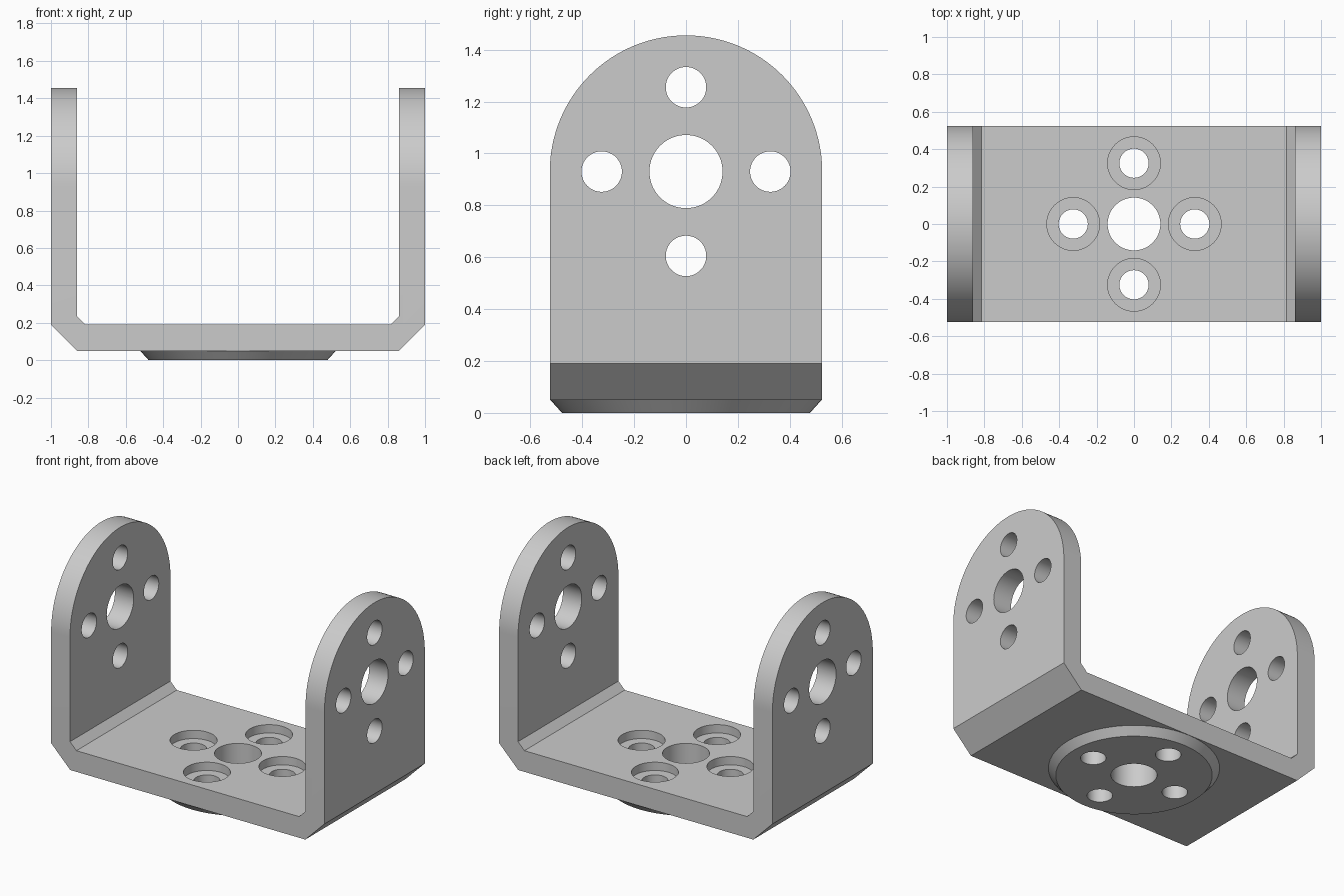
import bpy, bmesh
from math import cos, sin, pi, radians
from mathutils import Matrix, Vector

cube = bpy.data.objects.get("Cube")
if cube:
    bpy.data.objects.remove(cube, do_unlink=True)

HALF_WIDTH = 0.525    # half depth of the bracket, also the arch radius
PIVOT_Z = 0.93        # height of the arm hole pattern
PITCH = 0.325         # distance of the small holes from the centre one
SMALL, LARGE = 0.078, 0.141
SIDES = 64

grey = bpy.data.materials.new("light grey metal")
grey.use_nodes = True
grey.diffuse_color = (0.6, 0.6, 0.6, 1)
grey.node_tree.nodes["Principled BSDF"].inputs["Base Color"].default_value = (0.6, 0.6, 0.6, 1)


def prism(bm, points, direction):
    """Extrude a closed outline along a direction."""
    face = bm.faces.new([bm.verts.new(p) for p in points])
    result = bmesh.ops.extrude_face_region(bm, geom=[face], use_keep_orig=True)
    moved = [v for v in result["geom"] if isinstance(v, bmesh.types.BMVert)]
    bmesh.ops.translate(bm, verts=moved, vec=direction)


def lathe(bm, profile, matrix):
    """Closed solid turned from (radius, height) pairs."""
    rings = [[bm.verts.new(matrix @ Vector((r * cos(2 * pi * i / SIDES),
                                            r * sin(2 * pi * i / SIDES), h)))
              for i in range(SIDES)] for r, h in profile]
    for low, high in zip(rings, rings[1:]):
        for i in range(SIDES):
            j = (i + 1) % SIDES
            bm.faces.new((low[i], low[j], high[j], high[i]))
    bm.faces.new(rings[0][::-1])
    bm.faces.new(rings[-1])


def make(name, bm):
    bmesh.ops.recalc_face_normals(bm, faces=bm.faces[:])
    mesh = bpy.data.meshes.new(name)
    bm.to_mesh(mesh)
    bm.free()
    mesh.materials.append(grey)
    obj = bpy.data.objects.new(name, mesh)
    bpy.context.collection.objects.link(obj)
    return obj


def combine(target, tool, operation):
    bpy.context.view_layer.objects.active = target
    mod = target.modifiers.new(operation, "BOOLEAN")
    mod.operation, mod.object, mod.solver = operation, tool, "EXACT"
    bpy.ops.object.modifier_apply(modifier=mod.name)
    bpy.data.objects.remove(tool, do_unlink=True)


# U-shaped channel with chamfered corners
half = [(0.86, 0.05), (1, 0.19), (1, 1.6), (0.862, 1.6), (0.862, 0.237), (0.815, 0.19)]
outline = half + [(-x, z) for x, z in reversed(half)]
bm = bmesh.new()
prism(bm, [(x, -0.7, z) for x, z in outline], (0, 1.4, 0))
bracket = make("u_bracket", bm)

# Rounded arm outline trims the channel
arch = [(HALF_WIDTH * cos(pi * i / SIDES), PIVOT_Z + HALF_WIDTH * sin(pi * i / SIDES))
        for i in range(SIDES + 1)]
bm = bmesh.new()
prism(bm, [(-1.2, y, z) for y, z in arch + [(-HALF_WIDTH, -0.2), (HALF_WIDTH, -0.2)]],
      (2.4, 0, 0))
combine(bracket, make("arm_outline", bm), "INTERSECT")

# Tapered round boss under the base
bm = bmesh.new()
lathe(bm, [(0.478, 0), (0.523, 0.05), (0.523, 0.06)], Matrix())
combine(bracket, make("base_boss", bm), "UNION")

# Hole patterns: counterbored in the base, plain through both arms
bm = bmesh.new()
to_arm = Matrix.Translation((0, 0, PIVOT_Z)) @ Matrix.Rotation(radians(90), 4, "Y")
lathe(bm, [(LARGE, -0.2), (LARGE, 0.4)], Matrix())
lathe(bm, [(LARGE, -1.2), (LARGE, 1.2)], to_arm)
for x, y in ((PITCH, 0), (-PITCH, 0), (0, PITCH), (0, -PITCH)):
    shift = Matrix.Translation((x, y, 0))
    lathe(bm, [(SMALL, -0.2), (SMALL, 0.135), (LARGE, 0.135), (LARGE, 0.4)], shift)
    lathe(bm, [(SMALL, -1.2), (SMALL, 1.2)], to_arm @ shift)
combine(bracket, make("hole_cutter", bm), "DIFFERENCE")

# Smooth curved walls, keep edges sharp
bpy.ops.object.select_all(action="DESELECT")
bracket.select_set(True)
bpy.context.view_layer.objects.active = bracket
bpy.ops.object.shade_smooth_by_angle(angle=radians(25))
